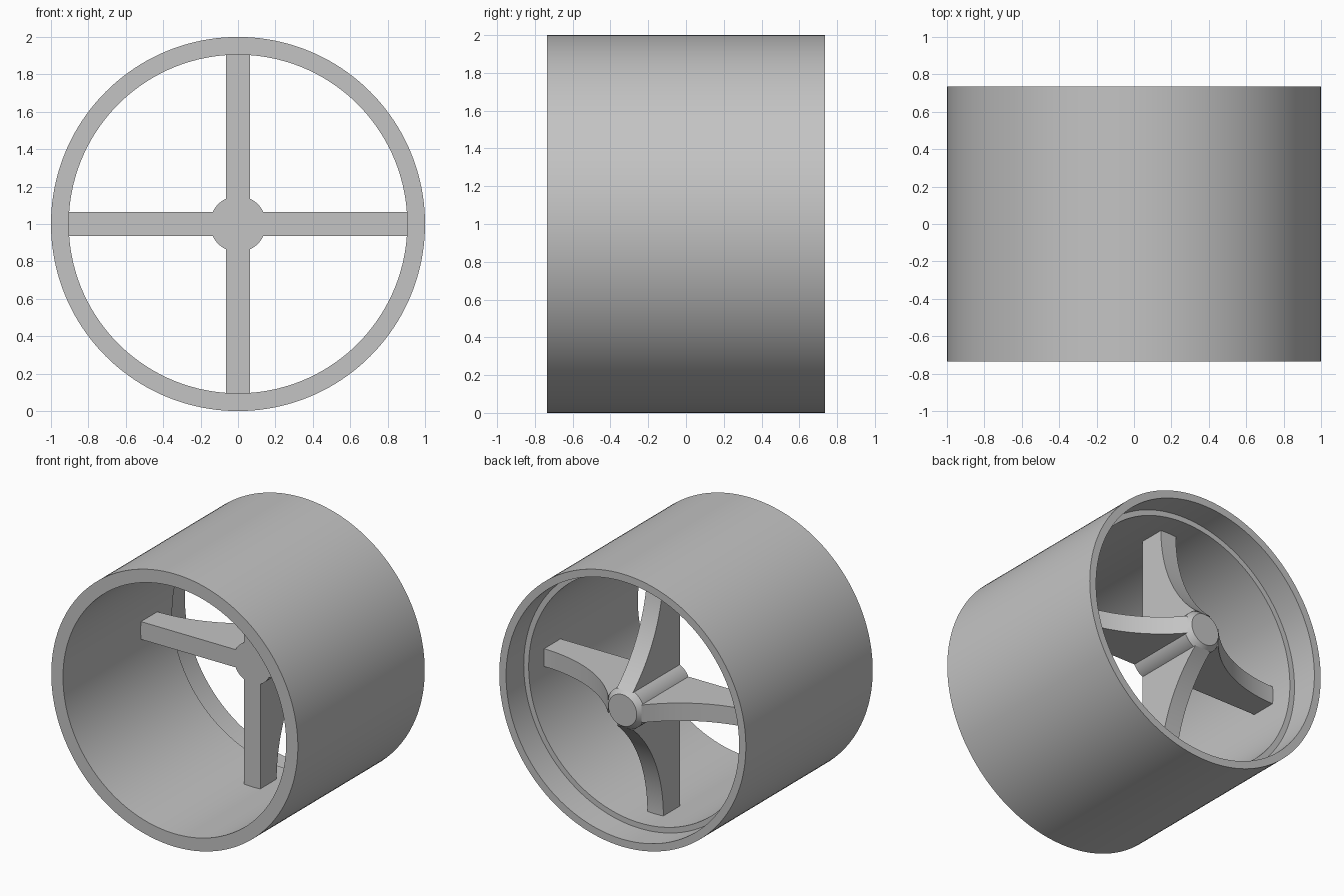
import bpy, bmesh
from math import sin, cos, tau, pi, radians, sqrt
from mathutils import Matrix

cube = bpy.data.objects.get("Cube")
if cube:
    bpy.data.objects.remove(cube, do_unlink=True)

grey = bpy.data.materials.new("light grey")
grey.use_nodes = True
COLOUR = (0.55, 0.55, 0.55, 1)
grey.diffuse_color = COLOUR
grey.node_tree.nodes["Principled BSDF"].inputs["Base Color"].default_value = COLOUR

BACK, WEB_FRONT, WEB_RIM = 0.735, 0.165, 0.355
BORE, CAP, HUB, HALF = 0.905, 0.115, 0.15, 0.065


def finish(name, bm):
    """Turn a bmesh into a smooth object with sharp edges, raised to the axis height."""
    bmesh.ops.recalc_face_normals(bm, faces=bm.faces)
    mesh = bpy.data.meshes.new(name)
    bm.to_mesh(mesh)
    bm.free()
    mesh.materials.append(grey)
    obj = bpy.data.objects.new(name, mesh)
    obj.location.z = 1
    bpy.context.collection.objects.link(obj)
    bpy.ops.object.select_all(action='DESELECT')
    obj.select_set(True)
    bpy.context.view_layer.objects.active = obj
    bpy.ops.object.shade_smooth_by_angle(angle=radians(30))
    return obj


def lathe(name, profile, segments, closed):
    """Spin (radius, y) points about the y axis; an open profile gets flat caps."""
    bm = bmesh.new()
    rings = [[bm.verts.new((r * cos(tau * i / segments), y, r * sin(tau * i / segments)))
              for i in range(segments)] for r, y in profile]
    pairs = list(zip(rings, rings[1:]))
    if closed:
        pairs.append((rings[-1], rings[0]))
    else:
        bm.faces.new(rings[0])
        bm.faces.new(rings[-1])
    for a, b in pairs:
        for i in range(segments):
            j = (i + 1) % segments
            bm.faces.new((a[i], a[j], b[j], b[i]))
    return finish(name, bm)


# Circular arc sweeping from the rim back to the hub cap
run, rise = BORE - CAP, BACK - WEB_RIM
ARC = (run ** 2 + rise ** 2) / (2 * rise)


def arc_y(r):
    return WEB_RIM + ARC - sqrt(ARC ** 2 - max(BORE - r, 0) ** 2)


# Outer tube with a wider counterbore at the back
lathe("outer_tube", [(1, -BACK), (1, BACK), (0.945, BACK), (0.945, 0.53),
                     (BORE, 0.53), (BORE, -BACK)], 160, True)

# Hub with a tapered back end
lathe("hub", [(HUB, WEB_FRONT), (HUB, arc_y(HUB)), (CAP, BACK)], 64, False)

# Four curved spokes
inner, outer, steps = 0.135, 0.92, 24
radii = [inner + (outer - inner) * i / steps for i in range(steps + 1)]
outline = [(inner, WEB_FRONT)] + [(r, arc_y(r)) for r in radii] + [(outer, WEB_FRONT)]
for k, side in enumerate(("left", "top", "right", "bottom")):
    bm = bmesh.new()
    face = bm.faces.new([bm.verts.new((r, y, -HALF)) for r, y in outline])
    new = bmesh.ops.extrude_face_region(bm, geom=[face])["geom"]
    bmesh.ops.translate(bm, vec=(0, 0, 2 * HALF),
                        verts=[v for v in new if isinstance(v, bmesh.types.BMVert)])
    bm.transform(Matrix.Rotation(-k * pi / 2, 4, 'Y'))
    finish(side + "_spoke", bm)
